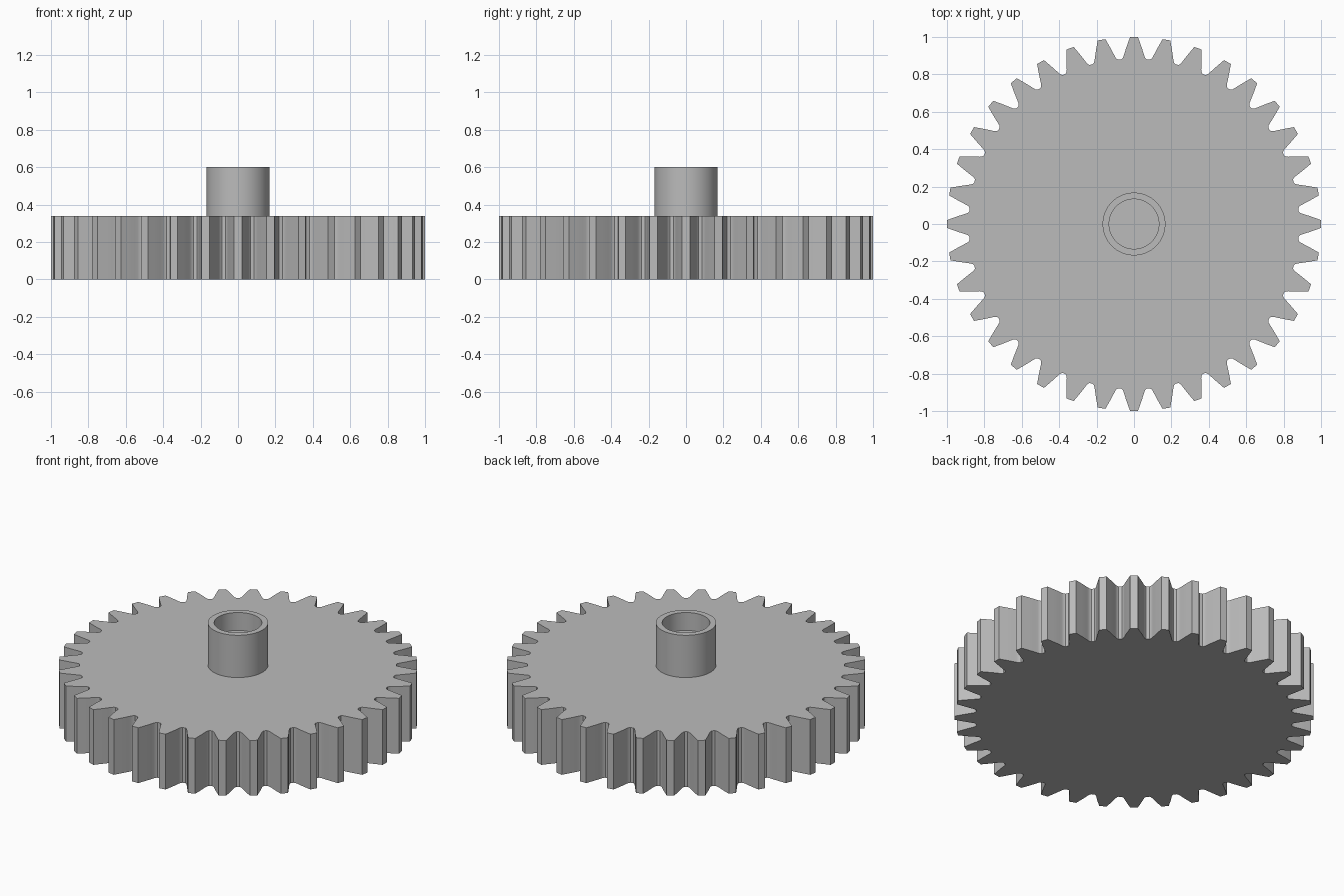
import bpy, bmesh, math

if "Cube" in bpy.data.objects:
    bpy.data.objects.remove(bpy.data.objects["Cube"])

TEETH = 36
GEAR_HEIGHT = 0.34
HUB_TOP = 0.6

grey = bpy.data.materials.new("light grey metal")
grey.use_nodes = True
colour = (0.5, 0.5, 0.5, 1)
grey.diffuse_color = colour
grey.node_tree.nodes["Principled BSDF"].inputs["Base Color"].default_value = colour


def finish(name, bm, angle):
    bmesh.ops.recalc_face_normals(bm, faces=bm.faces)
    mesh = bpy.data.meshes.new(name)
    bm.to_mesh(mesh)
    bm.free()
    obj = bpy.data.objects.new(name, mesh)
    obj.data.materials.append(grey)
    bpy.context.collection.objects.link(obj)
    bpy.ops.object.select_all(action="DESELECT")
    obj.select_set(True)
    bpy.context.view_layer.objects.active = obj
    bpy.ops.object.shade_smooth_by_angle(angle=math.radians(angle))
    return obj


# Half a tooth as (half width, distance from axis), root fillet to tip
flank = [(0.068, 0.88), (0.060, 0.888), (0.055, 0.90), (0.050, 0.916),
         (0.044, 0.935), (0.036, 0.958), (0.028, 0.98), (0.021, 0.9998)]
tooth = [(-w, r) for w, r in flank] + [(w, r) for w, r in reversed(flank)]

# Toothed wheel: one outline, extruded upward
bm = bmesh.new()
outline = []
for i in range(TEETH):
    a = -math.tau * i / TEETH
    for x, y in tooth:
        outline.append(bm.verts.new((x * math.cos(a) - y * math.sin(a),
                                     x * math.sin(a) + y * math.cos(a), 0)))
base = bm.faces.new(outline)
top = bmesh.ops.extrude_face_region(bm, geom=[base], use_keep_orig=True)["geom"]
bmesh.ops.translate(bm, vec=(0, 0, GEAR_HEIGHT),
                    verts=[v for v in top if isinstance(v, bmesh.types.BMVert)])
finish("gear_wheel", bm, 30)

# Hub with a shallow blind bore, spun around the axis
bm = bmesh.new()
profile = [(0.168, GEAR_HEIGHT), (0.168, HUB_TOP), (0.133, HUB_TOP),
           (0.133, 0.49), (0, 0.49)]
points = [bm.verts.new((r, 0, z)) for r, z in profile]
edges = [bm.edges.new(pair) for pair in zip(points, points[1:])]
bmesh.ops.spin(bm, geom=points + edges, axis=(0, 0, 1), cent=(0, 0, 0),
               angle=math.tau, steps=64, use_merge=True)
bmesh.ops.remove_doubles(bm, verts=bm.verts, dist=0.0001)
finish("hub", bm, 30)
